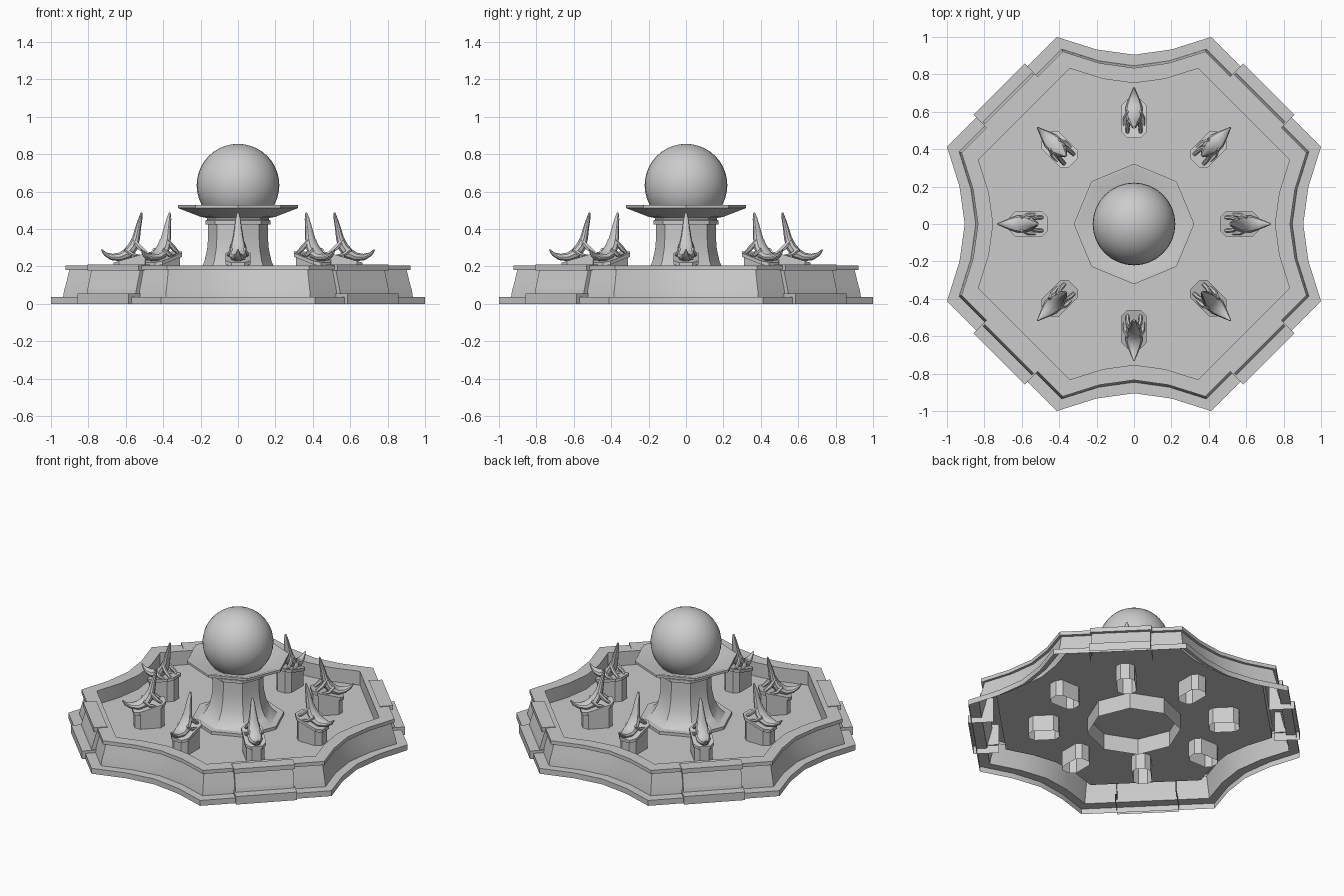
import bpy, bmesh
from math import sin, cos, pi, radians
from mathutils import Vector

if "Cube" in bpy.data.objects:
    bpy.data.objects.remove(bpy.data.objects["Cube"])


def loft(bm, rings, cap_start=False, cap_end=False):
    """Skin closed rings of equal point count."""
    vs = [[bm.verts.new(p) for p in ring] for ring in rings]
    n = len(vs[0])
    for a, b in zip(vs, vs[1:]):
        for i in range(n):
            j = (i + 1) % n
            bm.faces.new((a[i], a[j], b[j], b[i]))
    if cap_start:
        bm.faces.new(vs[0][::-1])
    if cap_end:
        bm.faces.new(vs[-1])


def finish(name, bm, angle=0.0, mesh_only=False):
    me = bpy.data.meshes.new(name)
    bm.to_mesh(me)
    bm.free()
    ob = bpy.data.objects.new(name, me)
    ob.rotation_euler.z = angle
    bpy.context.collection.objects.link(ob)
    return ob


def copies(ob, count, start=0.0):
    """Repeat an object around the centre, sharing its mesh."""
    ob.rotation_euler.z = start
    for k in range(1, count):
        c = ob.copy()
        c.rotation_euler.z = start + 2 * pi * k / count
        bpy.context.collection.objects.link(c)


# basin: concave-sided outline swept through a wall profile, ending in the floor
side = [(0.413, 1.0), (0.2, 0.933), (0, 0.905), (-0.2, 0.933), (-0.413, 1.0)]
outline = []
for k in range(4):
    c, s = round(cos(k * pi / 2)), round(sin(k * pi / 2))
    outline += [(c * x - s * y, s * x + c * y) for x, y in side]
FLOOR = 0.11
basin_profile = [(1, 0), (1, 0.037), (0.935, 0.037), (0.93, 0.07), (0.915, 0.125),
                 (0.902, 0.18), (0.922, 0.18), (0.922, 0.205), (0.832, 0.205), (0.832, FLOOR)]
bm = bmesh.new()
loft(bm, [[(x * s, y * s, z) for x, y in outline] for s, z in basin_profile], cap_end=True)
finish("basin", bm)

# pilasters on the four diagonal sides: (distance, half width, height)
pil = [(1.02, 0.193, 0), (1.02, 0.193, 0.055), (0.958, 0.185, 0.055), (0.953, 0.185, 0.08),
       (0.938, 0.185, 0.13), (0.925, 0.185, 0.178), (0.945, 0.193, 0.178), (0.945, 0.193, 0.209)]
bm = bmesh.new()
loft(bm, [[(0.86, -w, z), (d, -w, z), (d, w, z), (0.86, w, z)] for d, w, z in pil], cap_end=True)
# the pilaster only projects outward, so drop its back face
bmesh.ops.delete(bm, geom=[f for f in bm.faces if all(v.co.x < 0.87 for v in f.verts)],
                 context='FACES')
copies(finish("pilaster", bm), 4, pi / 4)

# octagonal column with plinth, collar and shallow bowl
column_profile = [(0.29, 0), (0.29, 0.13), (0.25, 0.13), (0.235, 0.14), (0.205, 0.175),
                  (0.18, 0.225), (0.165, 0.29), (0.16, 0.35), (0.16, 0.425), (0.175, 0.425),
                  (0.175, 0.445), (0.165, 0.45), (0.165, 0.458), (0.2, 0.465), (0.322, 0.512),
                  (0.322, 0.528), (0.303, 0.528), (0.15, 0.475)]
bm = bmesh.new()
loft(bm, [[(r * cos(k * pi / 4), r * sin(k * pi / 4), z) for k in range(8)]
          for r, z in column_profile], cap_end=True)
finish("column_and_bowl", bm)

# ball
bm = bmesh.new()
bmesh.ops.create_uvsphere(bm, u_segments=32, v_segments=20, radius=0.221)
bmesh.ops.translate(bm, verts=bm.verts, vec=(0, 0, 0.634))
ball = finish("ball", bm)


# pedestals with a sloping cap and chamfered corners
def foot(inset):
    a, b, w, c = 0.46 + inset, 0.665 - inset, 0.066 - inset, 0.03
    return [(a + c, -w), (b - c, -w), (b, -w + c), (b, w - c),
            (b - c, w), (a + c, w), (a, w - c), (a, -w + c)]


def slope(x):
    return 0.28 - (x - 0.46) * 0.29


bm = bmesh.new()
loft(bm, [[(x, y, 0) for x, y in foot(0.008)],
          [(x, y, slope(x) - 0.02) for x, y in foot(0.008)],
          [(x, y, slope(x) - 0.02) for x, y in foot(0)],
          [(x, y, slope(x)) for x, y in foot(0)]], cap_end=True)
copies(finish("pedestal", bm), 8)


# spouting figures: tapered tubes along (x, y, z, half width, half thickness)
def tube(bm, path, n=10):
    pts = [Vector(p[:3]) for p in path]
    rings = []
    for i, p in enumerate(path):
        t = (pts[min(i + 1, len(pts) - 1)] - pts[max(i - 1, 0)]).normalized()
        u = (Vector((0, 1, 0)) - t * t.y).normalized()
        v = t.cross(u)
        rings.append([pts[i] + u * p[3] * cos(2 * pi * k / n) + v * p[4] * sin(2 * pi * k / n)
                      for k in range(n)])
    loft(bm, rings, True, True)


bm = bmesh.new()
# body from snout to raised tip
tube(bm, [(0.73, 0, 0.29, 0.004, 0.004), (0.71, 0, 0.266, 0.013, 0.011),
          (0.675, 0, 0.25, 0.028, 0.018), (0.63, 0, 0.25, 0.044, 0.025),
          (0.59, 0, 0.268, 0.046, 0.032), (0.562, 0, 0.305, 0.04, 0.029),
          (0.545, 0, 0.35, 0.03, 0.022), (0.533, 0, 0.41, 0.02, 0.016),
          (0.522, 0, 0.455, 0.014, 0.011), (0.516, 0, 0.487, 0.005, 0.005)])
for s in (-1, 1):
    # rear legs and front fins
    tube(bm, [(0.56, s * 0.022, 0.34, 0.01, 0.012), (0.525, s * 0.034, 0.3, 0.012, 0.015),
              (0.49, s * 0.036, 0.272, 0.01, 0.01)], 6)
    tube(bm, [(0.6, s * 0.03, 0.29, 0.014, 0.012), (0.565, s * 0.047, 0.262, 0.013, 0.011),
              (0.525, s * 0.05, 0.258, 0.008, 0.006)], 6)
copies(finish("spout_figure", bm), 8)

# normals and shading
for ob in list(bpy.data.objects):
    bpy.ops.object.select_all(action='DESELECT')
    ob.select_set(True)
    bpy.context.view_layer.objects.active = ob
    if ob.name.startswith(("ball", "spout_figure", "column", "basin")):
        bpy.ops.object.shade_smooth_by_angle(angle=radians(32))
